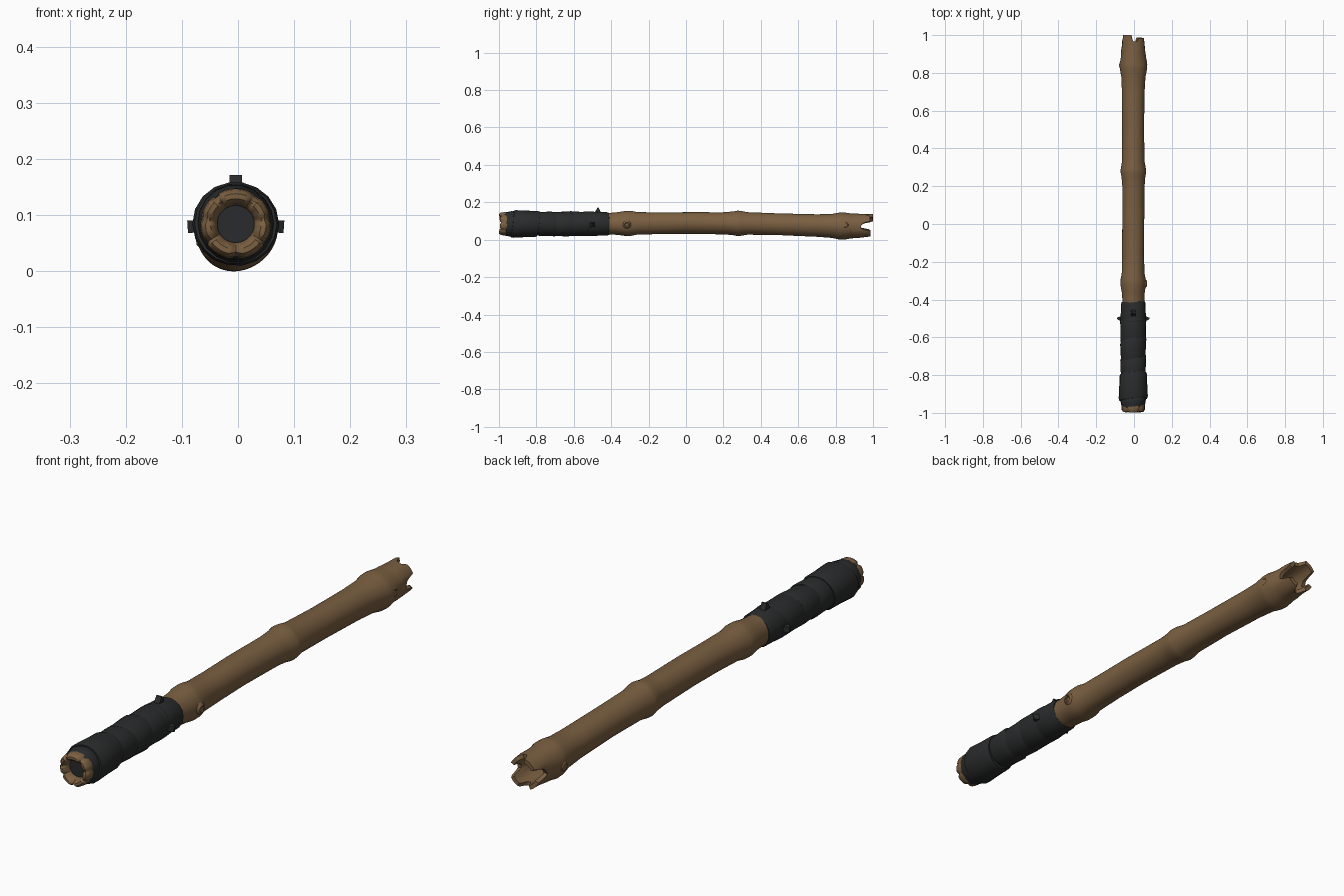
import bpy, bmesh, math, random
from mathutils import Vector, Matrix

random.seed(4)
if "Cube" in bpy.data.objects:
    bpy.data.objects.remove(bpy.data.objects["Cube"])


def material(name, rgb):
    m = bpy.data.materials.new(name)
    m.use_nodes = True
    m.diffuse_color = (*rgb, 1)
    node = m.node_tree.nodes["Principled BSDF"]
    node.inputs["Base Color"].default_value = (*rgb, 1)
    node.inputs["Roughness"].default_value = 0.8
    return m


wood = material("bamboo brown", (0.195, 0.115, 0.053))
cloth = material("charcoal wrap", (0.023, 0.024, 0.025))


def interp(keys, t):
    for (a, va), (b, vb) in zip(keys, keys[1:]):
        if t <= b:
            return va + (vb - va) * max(0, (t - a) / (b - a))
    return keys[-1][1]


def centre(y):
    # gently sagging centre line of the pole
    return Vector((-0.004, y, interp([(-1, .084), (-.4, .085), (0, .09), (.4, .085), (.84, .073), (1, .075)], y)))


def finish(name, bm, mat, angle=40):
    bmesh.ops.recalc_face_normals(bm, faces=bm.faces)
    mesh = bpy.data.meshes.new(name)
    bm.to_mesh(mesh)
    bm.free()
    ob = bpy.data.objects.new(name, mesh)
    bpy.context.collection.objects.link(ob)
    mesh.materials.append(mat)
    bpy.ops.object.select_all(action='DESELECT')
    ob.select_set(True)
    bpy.context.view_layer.objects.active = ob
    bpy.ops.object.shade_smooth_by_angle(angle=math.radians(angle))
    return ob


def tube(name, profile, mat, sides, warp=None, closed=False, caps=False, angle=40):
    # sweep rings of (y, radius) along the centre line
    bm = bmesh.new()
    rings = []
    for i, (y, r) in enumerate(profile):
        ring = []
        for k in range(sides):
            a = 2 * math.pi * k / sides
            yy, rr = warp(i, y, r, a) if warp else (y, r)
            ring.append(bm.verts.new(centre(yy) + Vector((rr * math.cos(a), 0, rr * math.sin(a)))))
        rings.append(ring)
    pairs = list(zip(rings, rings[1:])) + ([(rings[-1], rings[0])] if closed else [])
    for p, q in pairs:
        for k in range(sides):
            n = (k + 1) % sides
            bm.faces.new((p[k], p[n], q[n], q[k]))
    if caps:
        bm.faces.new(rings[0])
        bm.faces.new(rings[-1])
    return finish(name, bm, mat, angle)


# Bamboo pole with swollen joints and a broken, hollow far end
rim_keys = [(0, .935), (14, .945), (24, .985), (58, .985), (72, .965), (92, .968),
            (102, 1), (152, 1), (164, .945), (190, .93), (204, .98), (248, .985),
            (262, .95), (280, .955), (290, .988), (334, .985), (345, .935), (360, .935)]
outer = [(-.45, .058), (-.4, .058), (-.36, .061), (-.325, .067), (-.295, .067), (-.26, .06),
         (-.15, .058), (0, .058), (.2, .059), (.25, .063), (.275, .068), (.29, .067),
         (.33, .06), (.5, .058), (.7, .06), (.78, .064), (.82, .072), (.845, .073), (.88, .067)]
broken = [(.25, .066), (.6, .064), (1, .062), (1, .047), (.6, .045), (.25, .043)]
inner = [(.88, .041), (.8, .038), (.79, .001)]
first, last = len(outer), len(outer) + len(broken)


def splinter(i, y, r, a):
    r *= 1 + .018 * math.sin(3 * a + 9 * y) if i < last else 1
    if first <= i < last:
        rim = interp(rim_keys, math.degrees(a))
        y = .88 + y * (rim - .88)
    return y, r


tube("bamboo_pole", outer + broken + inner, wood, 60, splinter)


# Creased wooden lip at the grip end
def crease(i, y, r, a):
    dent = max(0, math.sin(7 * a + 1.2 * math.sin(2 * a))) ** 4
    if y < -.97:
        r += .004 * dent * (-1 if r > .05 else 1)
        y += .007 * dent + .003 * math.sin(2 * a + 1)
    return y, r


lip = [(-.93, .06), (-.972, .063), (-.987, .061), (-.996, .054),
       (-.996, .045), (-.988, .037), (-.97, .033), (-.93, .033)]
tube("end_lip", lip, wood, 56, crease, closed=True)
tube("end_plug", [(-.965, .036), (-.95, .036)], cloth, 24, caps=True)


# Overlapping, slanted cloth bands of the grip
def slanted(tilt, turn):
    def warp(i, y, r, a):
        return y + tilt * math.sin(a + turn), r * (1 + .018 * math.sin(2 * a + turn * 3))
    return warp


bands = [(-.975, -.92, .064, .069, .004), (-.932, -.79, .076, .072, .010),
         (-.81, -.70, .065, .068, .016), (-.73, -.61, .065, .069, .018),
         (-.63, -.50, .067, .068, .012), (-.53, -.41, .068, .064, .003)]
for n, (y0, y1, r0, r1, tilt) in enumerate(bands):
    mid = (y0 + y1) / 2
    tube(f"grip_band_{n + 1}", [(y0, .054), (y0 + .002, r0 - .004), (y0 + .015, r0), (mid, (r0 + r1) / 2 - .001),
                               (y1 - .012, r1), (y1 - .001, r1 - .004), (y1, .054)],
         cloth, 18, slanted(tilt, random.uniform(0, 6)), closed=True, angle=35)


# Small wedge tabs round the top of the grip
def tab(name, y, degrees):
    bm = bmesh.new()
    ends = []
    for side in (-.011, .011):
        ends.append([bm.verts.new((side, dy, h)) for dy, h in ((-.02, .058), (.016, .058), (.003, .086), (-.003, .086))])
    bm.faces.new(ends[0])
    bm.faces.new(ends[1])
    for k in range(4):
        n = (k + 1) % 4
        bm.faces.new((ends[0][k], ends[0][n], ends[1][n], ends[1][k]))
    bm.transform(Matrix.Translation(centre(y)) @ Matrix.Rotation(math.radians(degrees), 4, 'Y'))
    finish(name, bm, cloth, 20)


tab("top_tab", -.47, 0)
tab("left_tab", -.5, 94)
tab("right_tab", -.5, -94)


# Trimmed branch stubs on the joints
def stub(name, y, degrees):
    bm = bmesh.new()
    rings = []
    for r, h in ((.027, .056), (.02, .069), (.014, .073), (.01, .071), (.008, .064)):
        rings.append([bm.verts.new((r * math.cos(a), r * math.sin(a), h))
                      for a in (math.tau * k / 14 for k in range(14))])
    for p, q in zip(rings, rings[1:]):
        for k in range(14):
            n = (k + 1) % 14
            bm.faces.new((p[k], p[n], q[n], q[k]))
    bm.faces.new(rings[-1])
    bm.transform(Matrix.Translation(centre(y)) @ Matrix.Rotation(math.radians(degrees), 4, 'Y'))
    finish(name, bm, wood)


stub("lower_branch_stub", -.315, 95)
stub("upper_branch_stub", .85, 85)
stub("rear_branch_stub", .84, -100)
